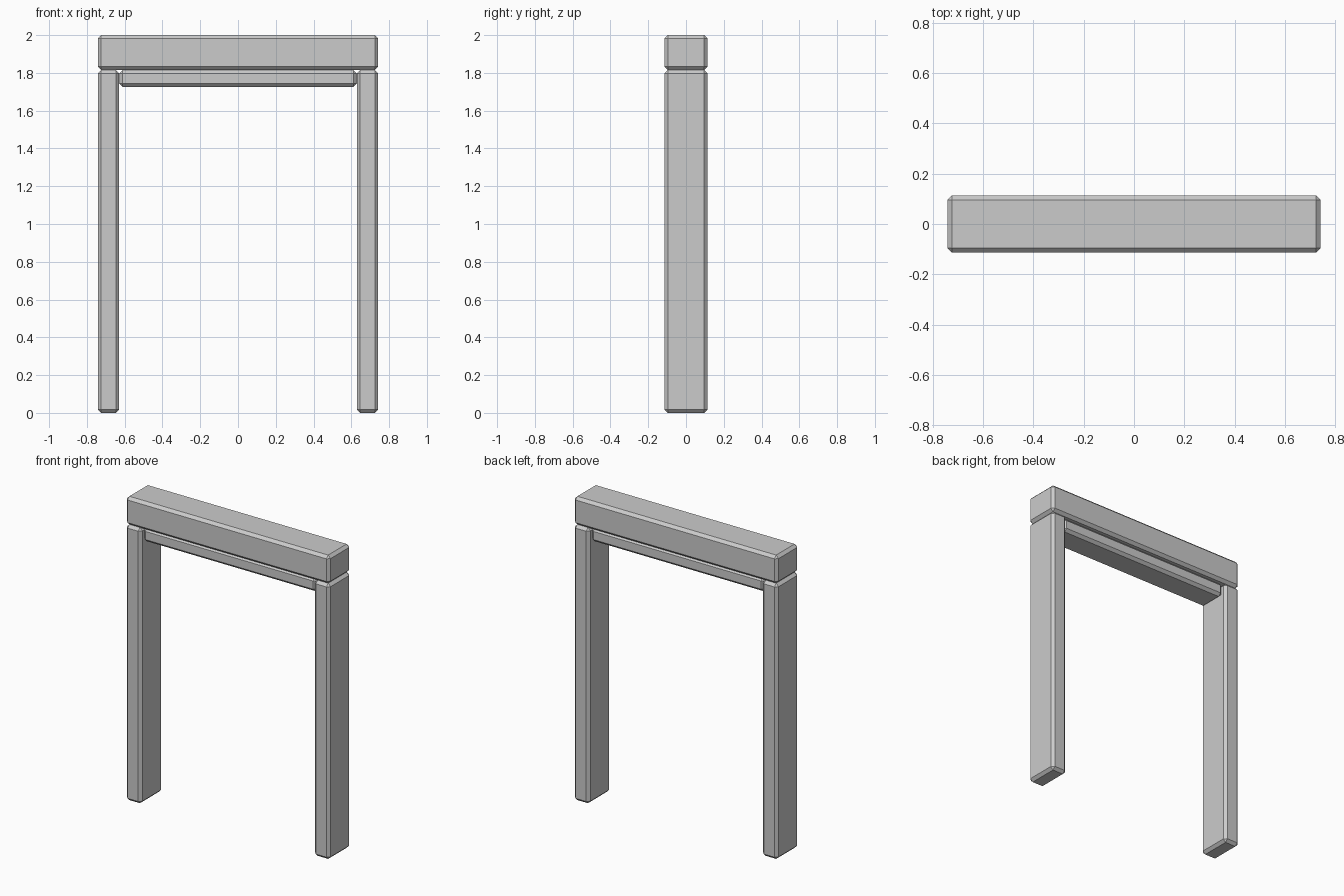
import bpy

if "Cube" in bpy.data.objects:
    bpy.data.objects.remove(bpy.data.objects["Cube"])

BEVEL = 0.018


def block(name, x0, x1, half_depth, z0, z1):
    """Box with a single flat chamfer on every edge."""
    bpy.ops.mesh.primitive_cube_add(size=1, location=((x0 + x1) / 2, 0, (z0 + z1) / 2))
    ob = bpy.context.object
    ob.name = name
    ob.scale = (x1 - x0, 2 * half_depth, z1 - z0)
    bpy.ops.object.transform_apply(location=False, rotation=False, scale=True)
    mod = ob.modifiers.new("chamfer", 'BEVEL')
    mod.width = BEVEL
    mod.segments = 1
    return ob


HALF_W, INNER, HALF_D, JOINT = 0.742, 0.629, 0.114, 1.815

# Two upright posts
block("left_post", -HALF_W, -INNER, HALF_D, 0, JOINT)
block("right_post", INNER, HALF_W, HALF_D, 0, JOINT)

# Heavy top beam resting on the posts
block("lintel", -HALF_W, HALF_W, HALF_D, JOINT, 2.0)

# Slimmer recessed bar between the posts, under the lintel
block("inner_rail", -INNER, INNER, 0.091, 1.725, JOINT)
